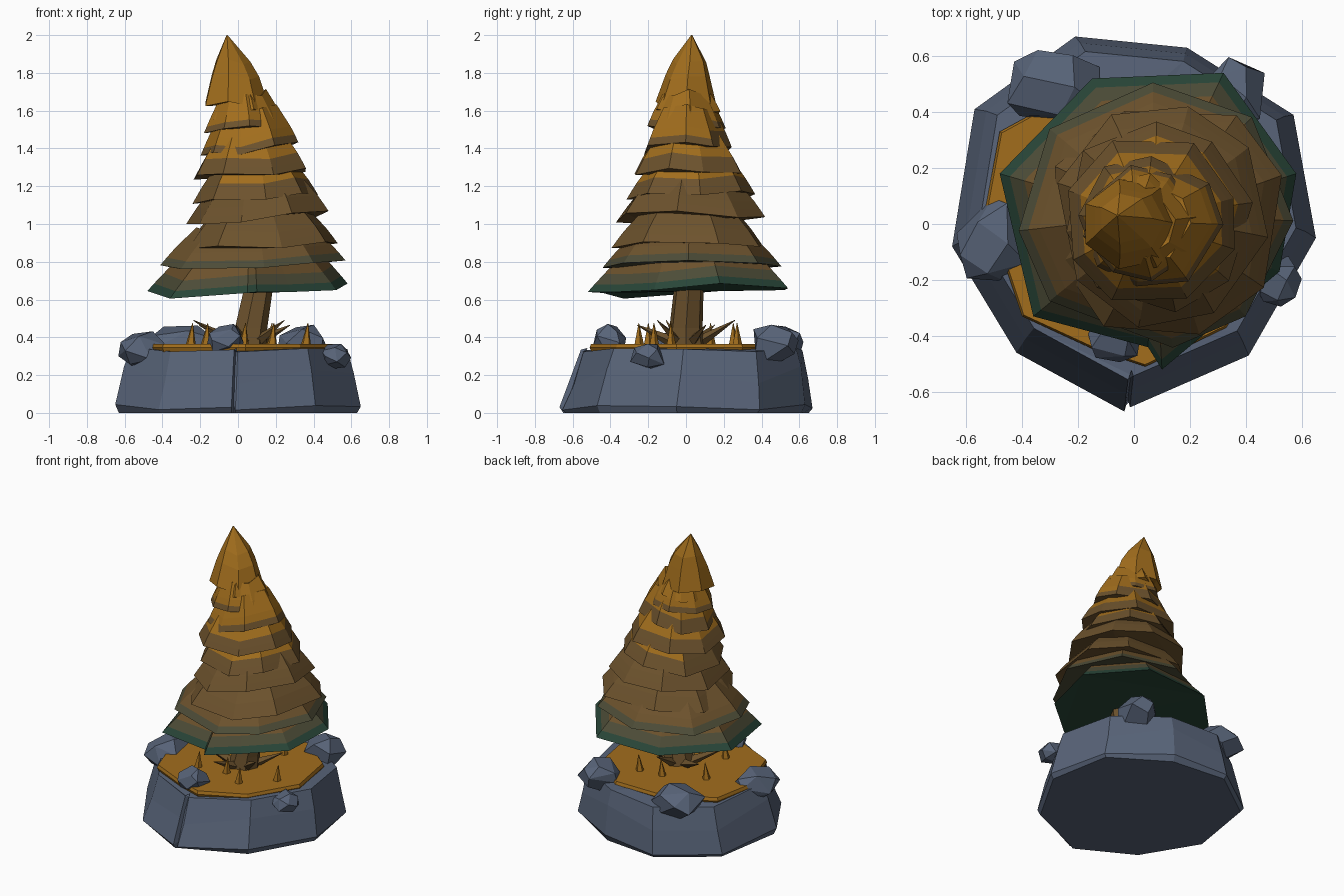
import bpy, bmesh, math, random
from mathutils import Vector

if "Cube" in bpy.data.objects:
    bpy.data.objects.remove(bpy.data.objects["Cube"])

random.seed(4)


def material(name, rgb):
    m = bpy.data.materials.new(name)
    m.diffuse_color = (*rgb, 1)
    m.use_nodes = True
    m.node_tree.nodes["Principled BSDF"].inputs["Base Color"].default_value = m.diffuse_color
    return m


GREY = material("slate grey", (0.098, 0.127, 0.19))
AMBER = material("amber", (0.36, 0.155, 0.012))
BROWN = material("bark brown", (0.152, 0.085, 0.026))
OLIVE = material("olive grey", (0.075, 0.074, 0.039))
GREEN = material("dark green", (0.022, 0.062, 0.04))


def finish(name, bm, mats):
    bmesh.ops.recalc_face_normals(bm, faces=bm.faces)
    me = bpy.data.meshes.new(name)
    bm.to_mesh(me)
    bm.free()
    for m in mats:
        me.materials.append(m)
    ob = bpy.data.objects.new(name, me)
    bpy.context.collection.objects.link(ob)
    return ob


def loft(name, rings, mats, bands=None):
    """Skin rings of points, capped at both ends; bands gives a slot per row."""
    bm = bmesh.new()
    vr = [[bm.verts.new(p) for p in r] for r in rings]
    n = len(rings[0])
    for k, (a, b) in enumerate(zip(vr, vr[1:])):
        for i in range(n):
            j = (i + 1) % n
            f = bm.faces.new((a[i], a[j], b[j], b[i]))
            f.material_index = bands[k] if bands else 0
    for r, s in ((vr[0], 0), (vr[-1], -1)):
        f = bm.faces.new(r)
        f.material_index = bands[s] if bands else 0
    bmesh.ops.triangulate(bm, faces=[f for f in bm.faces if len(f.verts) > 4])
    return finish(name, bm, mats)


def cone(name, base, tip, r, mat, sides=5):
    base, tip = Vector(base), Vector(tip)
    q = (tip - base).to_track_quat('Z', 'Y')
    rings = []
    for c, rad in ((base, r), (tip, r * 0.06)):
        rings.append([c + q @ Vector((rad * math.cos(a), rad * math.sin(a), 0))
                      for a in (math.tau * i / sides for i in range(sides))])
    loft(name, rings, [mat])


# Rock base with a narrow crack at the front
outline = [(-0.035, -0.67), (-0.022, -0.63), (-0.014, -0.655), (0.41, -0.47),
           (0.65, -0.05), (0.57, 0.39), (0.19, 0.63), (-0.21, 0.67),
           (-0.57, 0.41), (-0.65, -0.08), (-0.42, -0.46)]


def base_ring(s, z, wob=0.0, dx=0.0, dy=0.0):
    return [(x * s + dx, y * s + dy, z + wob * math.sin(2.3 * i))
            for i, (x, y) in enumerate(outline)]


loft("rock_base", [base_ring(0.97, 0.0), base_ring(1.0, 0.03, 0.015),
                   base_ring(0.935, 0.20, 0.05, 0.005, 0.02),
                   base_ring(0.875, 0.335, 0.012, 0.01, 0.03)], [GREY])

# Leaf-covered ground slab
ground = [(-0.53, 0.06), (-0.48, 0.33), (-0.37, 0.39), (-0.15, 0.50), (0.20, 0.50),
          (0.46, 0.30), (0.52, -0.05), (0.33, -0.37), (0.04, -0.51), (-0.14, -0.45),
          (-0.40, -0.33)]
loft("ground", [[(x * s, y * s, z) for x, y in ground]
                for s, z in ((0.95, 0.29), (1.0, 0.345), (0.985, 0.366))], [AMBER])

# Boulders around the rim: centre and half sizes
boulders = [(-0.50, -0.06, 0.33, 0.14, 0.155, 0.11),
            (-0.28, 0.49, 0.36, 0.19, 0.135, 0.11),
            (-0.06, -0.41, 0.385, 0.10, 0.09, 0.085),
            (0.515, -0.20, 0.30, 0.085, 0.10, 0.07),
            (0.35, 0.46, 0.37, 0.14, 0.125, 0.10)]
for cx, cy, cz, sx, sy, sz in boulders:
    bm = bmesh.new()
    n = 15
    for i in range(n):
        h = 1 - 2 * (i + 0.5) / n
        a = 2.4 * i + random.uniform(-0.35, 0.35)
        w = math.sqrt(1 - h * h)
        k = random.uniform(0.98, 1.12)
        bm.verts.new((cx + sx * k * w * math.cos(a),
                      cy + sy * k * w * math.sin(a), cz + sz * k * h))
    bmesh.ops.convex_hull(bm, input=bm.verts)
    bmesh.ops.dissolve_limit(bm, angle_limit=0.35, verts=bm.verts, edges=bm.edges)
    finish("boulder", bm, [GREY])

# Leaning trunk
trunk = [(0.045, 0.0, 0.34, 0.105), (0.065, 0.0, 0.45, 0.09),
         (0.105, 0.015, 0.66, 0.08), (0.09, 0.02, 1.0, 0.05)]
loft("trunk", [[(cx + r * math.cos(math.tau * i / 7), cy + r * math.sin(math.tau * i / 7), z)
                for i in range(7)] for cx, cy, z, r in trunk], [BROWN])

# Twigs fanning out from the trunk foot
for i in range(6):
    a = math.tau * (i + 0.4) / 6
    c, s = math.cos(a), math.sin(a)
    cone("twig", (0.04 + 0.06 * c, 0.06 * s, 0.37),
         (0.02 + 0.28 * c, 0.26 * s, 0.465 + 0.025 * (i % 2)), 0.034, BROWN, 4)

# Upright shoots on the ground
for x, y in ((0.36, -0.08), (0.18, -0.25), (0.03, -0.17), (0.17, 0.27),
             (0.01, 0.25), (-0.25, 0.13), (-0.17, -0.20)):
    cone("shoot", (x, y, 0.36), (x + 0.01, y, 0.475), 0.028, AMBER)

# Lowest foliage tier, with its wide irregular skirt
skirt = [(-0.48, 0.18, 0.645), (-0.15, 0.52, 0.65), (0.32, 0.54, 0.66),
         (0.58, 0.18, 0.685), (0.52, -0.17, 0.65), (0.28, -0.37, 0.64),
         (0.10, -0.52, 0.64), (0.05, -0.44, 0.635), (-0.36, -0.33, 0.605)]


def shrink(pts, cx, cy, s, dz):
    return [(cx + (x - cx) * s, cy + (y - cy) * s, z + dz) for x, y, z in pts]


loft("foliage_skirt", [skirt] + [shrink(skirt, 0.07, 0.02, s, dz) for s, dz in
     ((0.935, 0.04), (0.84, 0.095), (0.66, 0.20))], [GREEN, OLIVE, BROWN], [0, 1, 2])

# Stacked tiers: centre x, y, rim height, half widths x, y, tier height, colour slots
PAL = [GREEN, OLIVE, BROWN, AMBER]
tiers = [(0.085, 0.03, 0.785, 0.465, 0.455, 0.20, (1, 2, 2)),
         (0.115, 0.02, 0.885, 0.41, 0.42, 0.20, (2, 2, 2)),
         (0.10, 0.03, 1.03, 0.38, 0.38, 0.20, (2, 2, 2)),
         (0.085, 0.03, 1.145, 0.335, 0.335, 0.20, (2, 2, 3)),
         (0.065, 0.01, 1.265, 0.31, 0.295, 0.20, (2, 2, 3)),
         (0.05, 0.01, 1.39, 0.255, 0.235, 0.20, (2, 3, 3)),
         (0.03, 0.0, 1.50, 0.205, 0.20, 0.17, (2, 3, 3)),
         (0.02, 0.01, 1.58, 0.165, 0.165, 0.12, (3, 3, 3))]
for k, (cx, cy, z, rx, ry, high, bands) in enumerate(tiers):
    rim = []
    tilt = 0.01 if k == 0 else 0.025
    for i in range(8):
        a = math.tau * (i + 0.37 * k + random.uniform(-0.15, 0.15)) / 8
        j = random.uniform(0.97, 1.08)
        rim.append((cx + rx * j * math.cos(a), cy + ry * j * math.sin(a),
                    z + tilt * math.cos(a) + random.uniform(-0.02, 0.02)))
    rings = [rim] + [shrink(rim, cx - 0.02 * t, cy, s, high * t)
                     for t, s in ((0.2, 0.93), (0.42, 0.85), (1.0, 0.6))]
    ob = loft("foliage_tier", rings, PAL, bands)
    # gold starts higher at the back than at the front
    if k in (3, 5):
        for p in ob.data.polygons:
            if p.center.y > 0.08 and p.center.z < z + 0.11 or k == 3 and p.center.x < -0.05:
                p.material_index = 2

# Pointed crown
crown = [(-0.015, 0.0, 1.635, 0.175, 0.165), (-0.02, 0.01, 1.78, 0.132, 0.12),
         (-0.03, 0.02, 1.86, 0.095, 0.09), (-0.058, 0.03, 2.0, 0.003, 0.003)]
loft("crown", [[(cx + rx * math.cos(math.tau * i / 7), cy + ry * math.sin(math.tau * i / 7),
                 z + (0.02 * math.sin(3 * i) if z < 1.9 else 0)) for i in range(7)]
               for cx, cy, z, rx, ry in crown], [AMBER])
